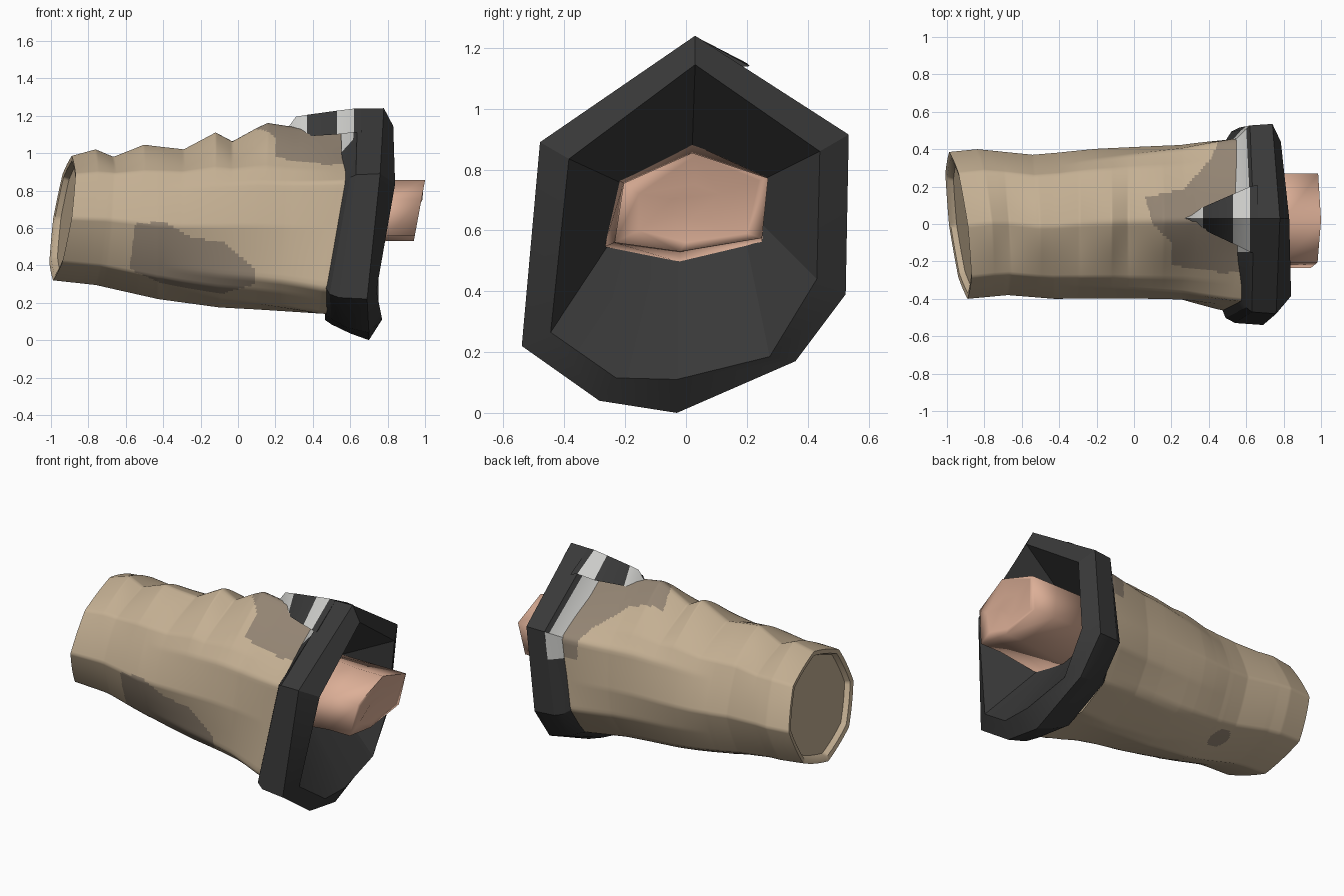
import bpy, bmesh, math

if "Cube" in bpy.data.objects:
    bpy.data.objects.remove(bpy.data.objects["Cube"])


def mat(name, rgb):
    m = bpy.data.materials.new(name)
    m.diffuse_color = (*rgb, 1)
    m.use_nodes = True
    m.node_tree.nodes["Principled BSDF"].inputs["Base Color"].default_value = m.diffuse_color
    return m


TAN = mat("tan cloth", (0.55, 0.43, 0.29))
STAIN = mat("stained cloth", (0.29, 0.23, 0.17))
BLACK = mat("black cuff", (0.04, 0.04, 0.04))
LIGHT = mat("light grey trim", (0.60, 0.60, 0.58))
SKIN = mat("skin", (0.72, 0.43, 0.31))


def finish(bm, name, mats, angle):
    bmesh.ops.recalc_face_normals(bm, faces=bm.faces)
    me = bpy.data.meshes.new(name)
    bm.to_mesh(me)
    bm.free()
    ob = bpy.data.objects.new(name, me)
    bpy.context.collection.objects.link(ob)
    for m in mats:
        me.materials.append(m)
    bpy.ops.object.select_all(action='DESELECT')
    ob.select_set(True)
    bpy.context.view_layer.objects.active = ob
    bpy.ops.object.shade_smooth_by_angle(angle=math.radians(angle))
    return ob


def loft(rings, cap_start=False, cap_end=False):
    bm = bmesh.new()
    vs = [[bm.verts.new(p) for p in r] for r in rings]
    for a, b in zip(vs, vs[1:]):
        n = len(a)
        for i in range(n):
            bm.faces.new((a[i], a[(i + 1) % n], b[(i + 1) % n], b[i]))
    if cap_start:
        bm.faces.new(vs[0])
    if cap_end:
        bm.faces.new(vs[-1])
    return bm


def interp(pts, x):
    if x <= pts[0][0]:
        return pts[0][1]
    for (x0, v0), (x1, v1) in zip(pts, pts[1:]):
        if x <= x1:
            return v0 + (v1 - v0) * (x - x0) / (x1 - x0)
    return pts[-1][1]


def inside(x, y, poly):
    hit = False
    for (x0, y0), (x1, y1) in zip(poly, poly[1:] + poly[:1]):
        if (y0 > y) != (y1 > y) and x < x0 + (x1 - x0) * (y - y0) / (y1 - y0):
            hit = not hit
    return hit


# Cuff outline in (y, z), starting at the top point
OUTER = [(.03, 1.24), (.535, .915), (.525, .39), (.36, .17),
         (-.03, 0), (-.285, .04), (-.54, .22), (-.48, .89)]
INNER = [(.03, 1.145), (.44, .86), (.43, .44), (.275, .185),
         (-.03, .11), (-.23, .115), (-.445, .265), (-.385, .835)]
CZ = 0.6


def cuff_radius(t):
    # distance from the cuff centre to its outline in direction t
    c, s = math.cos(t), math.sin(t)
    for (y0, z0), (y1, z1) in zip(OUTER, OUTER[1:] + OUTER[:1]):
        z0, z1 = z0 - CZ, z1 - CZ
        dy, dz = y1 - y0, z1 - z0
        d = c * dz - s * dy
        if abs(d) < 1e-9:
            continue
        r = (y0 * dz - z0 * dy) / d
        u = (y0 * s - z0 * c) / d
        if r > 0 and -1e-6 <= u <= 1 + 1e-6:
            return r
    return 0.5


# Sleeve: silhouette curves along its length
TOP = [(-.94, .985), (-.80, 1.02), (-.69, .98), (-.51, 1.045), (-.29, 1.02),
       (-.12, 1.11), (-.03, 1.06), (.15, 1.155), (.3, 1.125), (.55, 1.09)]
TOP_EVEN = [(-.94, .985), (-.3, 1.02), (.1, 1.09), (.55, 1.09)]
BOTTOM = [(-.94, .32), (-.73, .295), (-.43, .22), (-.1, .175), (.55, .14)]
BACK = [(-.94, .385), (-.8, .4), (-.53, .37), (-.2, .4), (.25, .42), (.55, .48)]
FRONT = [(-.94, -.4), (-.7, -.38), (-.43, -.4), (.28, -.4), (.55, -.46)]


def sleeve_ring(s, scale=1.0, push=0.0, n=160):
    z1, z0 = interp(TOP_EVEN, s), interp(BOTTOM, s)
    y1, y0 = interp(BACK, s), interp(FRONT, s)
    w = min(max((s + .4) / .9, 0), 1)
    size = interp([(-.4, .76), (.25, .80), (.55, .86)], s)
    ylean = interp([(-.94, .125), (-.4, 0)], s)
    zlean = interp([(-.94, .15), (-.45, 0), (.1, 0), (.55, .15)], s)
    peak = z1 + (CZ + cuff_radius(math.pi / 2) * size - z1) * w
    ring = []
    for i in range(n):
        t = 2 * math.pi * i / n
        c, d = math.cos(t), math.sin(t)
        octagon = math.cos(math.pi / 8) / math.cos(t % (math.pi / 4) - math.pi / 8)
        k = (.3 + .7 * octagon) * scale
        y = (y0 + y1) / 2 + (y1 - y0) / 2 * c * k
        z = (z0 + z1) / 2 + (z1 - z0) / 2 * d * k
        r = cuff_radius(t) * size
        y += (r * c - y) * w
        z += (max(CZ + r * d, z0) - z) * w
        # folds show along the top only
        z += (interp(TOP, s) - peak) * max(d, 0) ** 5
        ring.append((s + push - ylean * y + zlean * (z - .65), y, z))
    return ring


ROWS = 240
rings = [sleeve_ring(-.94, .88, .035), sleeve_ring(-.94, .92, .005)]
rings += [sleeve_ring(-.94 + 1.49 * i / ROWS) for i in range(ROWS + 1)]
bm = loft(rings, cap_start=True)

# Stains on the sleeve
SIDE_STAIN = [(-.55, .62), (-.4, .635), (-.25, .55), (-.07, .52), (.09, .38),
              (.09, .3), (-.08, .25), (-.4, .30), (-.58, .38)]
TOP_STAIN = [(.06, .14), (.27, .19), (.42, .36), (.5, .6), (.7, .6), (.7, -.26),
             (.47, -.26), (.2, -.22), (.2, -.1), (.1, 0)]
for f in bm.faces:
    x, y, z = f.calc_center_median()
    side = y < 0 and inside(x, z, SIDE_STAIN)
    upper = z > .74 and inside(x, y, TOP_STAIN)
    spot = z < .5 and math.hypot(x + .5, y - .16) < .065
    f.material_index = int(side or upper or spot)
finish(bm, "sleeve", [TAN, STAIN], 50)


# Cuff: outer band, front rim and funnel leading in to the wrist
def scaled(ks, xs):
    return [(x, y * k, CZ + (z - CZ) * k) for k, x, (y, z) in zip(ks, xs, OUTER)]


HOLE = [(.02, .86), (.24, .76), (.25, .62), (.2, .55),
        (-.02, .51), (-.14, .53), (-.25, .56), (-.2, .75)]
bm = loft([
    scaled([.82] * 8, [.55, .53, .48, .47, .465, .465, .465, .56]),
    scaled([.93, .95, .94, .87, .86, .87, .93, .93],
           [.625, .60, .52, .50, .50, .50, .49, .60]),
    scaled([.995, .985, .98, .95, .94, .95, .98, .98],
           [.64, .62, .56, .58, .60, .58, .54, .63]),
    scaled([1] * 8, [.78, .74, .69, .70, .70, .70, .69, .76]),
    [(x, y, z) for x, (y, z) in zip([.83, .785, .75, .75, .77, .77, .74, .84], INNER)],
    [(.5, y, z) for y, z in HOLE]], cap_end=True)


# Light trim on the upper back part of the cuff's sloped edge
def slope(f):
    return min(abs(v.co.y) + abs(v.co.z - CZ) for v in f.verts) > .3 and \
        max(v.co.x for v in f.verts) < .627


for co, no in (((0, -.15, 0), (0, 1, 0)), ((0, 0, .74), (0, 0, 1))):
    fs = [f for f in bm.faces if slope(f)]
    geom = fs + list({e for f in fs for e in f.edges}) + list({v for f in fs for v in f.verts})
    bmesh.ops.bisect_plane(bm, geom=geom, plane_co=co, plane_no=no)
for f in bm.faces:
    c = f.calc_center_median()
    if slope(f) and c.y > -.15 and c.z > .74:
        f.material_index = 1
finish(bm, "cuff", [BLACK, LIGHT], 25)

# Striped pointed tab on top of the cuff: (x, left y, right y, ridge z, left z, right z)
SECTIONS = [(.27, .02, .04, 1.14, 1.08, 1.08), (.31, 0, .06, 1.195, 1.08, 1.08),
            (.37, -.03, .09, 1.205, 1.09, 1.10), (.53, -.105, .16, 1.227, 1.10, 1.12),
            (.62, -.15, .20, 1.238, 1.11, 1.15), (.66, -.16, .21, 1.238, 1.11, 1.14)]
bm = loft([[(x, a, l), (x, .03, h), (x, b, r)] for x, a, b, h, l, r in SECTIONS], True, True)
for f in bm.faces:
    x = f.calc_center_median().x
    f.material_index = int(x < .37 or .53 < x < .62)
finish(bm, "cuff_tab", [BLACK, LIGHT], 20)

# Wrist stump, flared inside the cuff, with a slanted soft end
BASE = [(.02, .885), (.265, .775), (.25, .56), (-.02, .495), (-.27, .545), (-.22, .765)]
END = [(.02, .855), (.27, .772), (.25, .575), (-.02, .53), (-.235, .56), (-.205, .755)]
LIP = [(.03, .845), (.24, .765), (.20, .59), (0, .56), (-.155, .60), (-.155, .72)]


def end_x(y, z):
    return .94 + .06 * (z - .53) / .325


bm = loft([[(.48, y, z) for y, z in BASE],
           [(.80, y, z) for y, z in END],
           [(end_x(y, z), y, z) for y, z in END],
           [(end_x(y, z) - .005, y, z) for y, z in LIP],
           [(end_x(y, z) - .012, .03 + (y - .03) * .4, .69 + (z - .69) * .4) for y, z in LIP]],
          True, True)
finish(bm, "wrist", [SKIN], 100)
